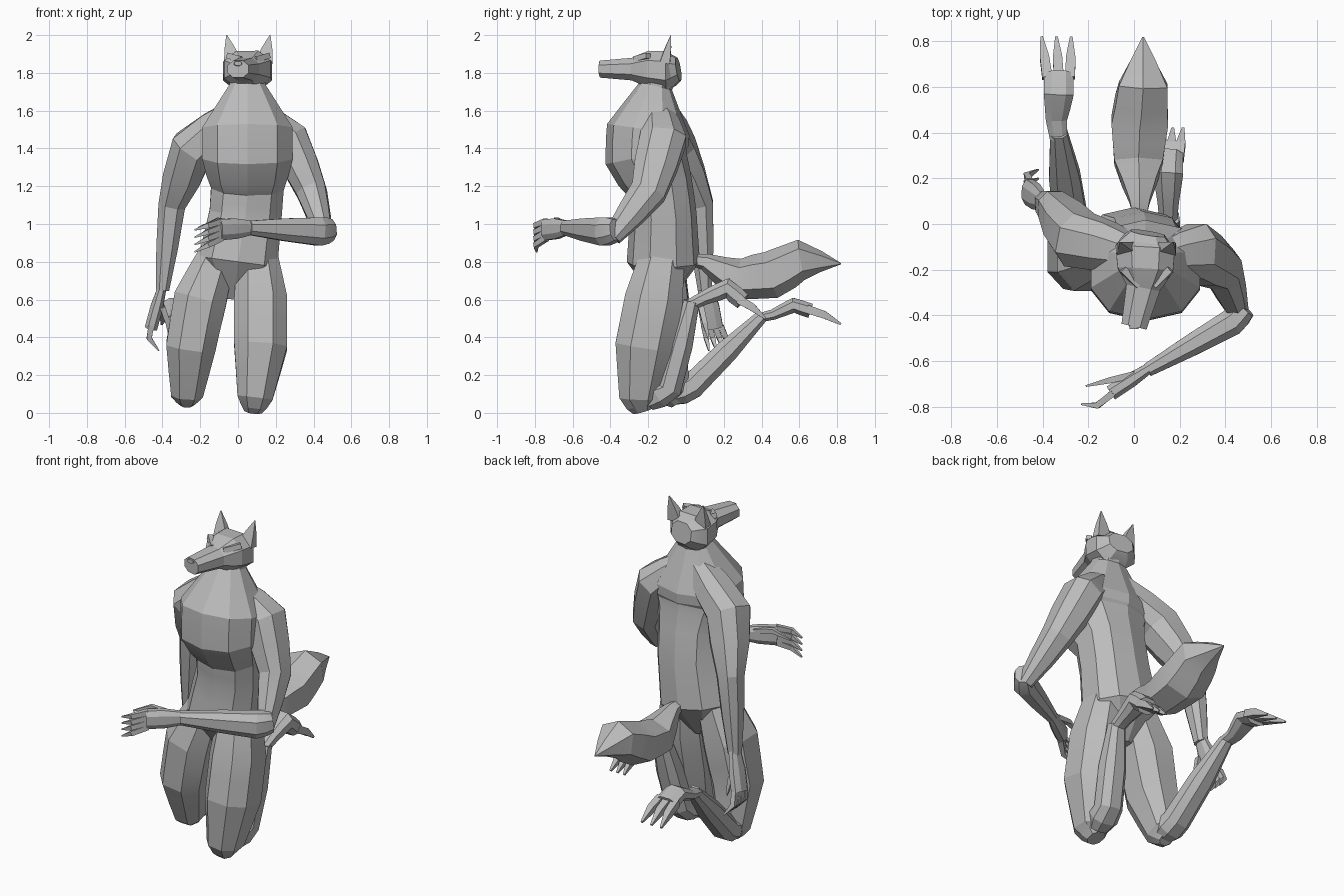
import bpy, bmesh
from math import cos, sin, tau, radians, copysign
from mathutils import Vector

default_cube = bpy.data.objects.get("Cube")
if default_cube:
    bpy.data.objects.remove(default_cube, do_unlink=True)

# Single plain grey material
grey = bpy.data.materials.new("plain_grey")
grey.use_nodes = True
colour = (0.5, 0.5, 0.5, 1)
grey.diffuse_color = colour
grey.node_tree.nodes["Principled BSDF"].inputs["Base Color"].default_value = colour

X, Y, Z = Vector((1, 0, 0)), Vector((0, 1, 0)), Vector((0, 0, 1))


def rounded(value):
    """Push a circle slightly towards a box."""
    return copysign(abs(value) ** 0.85, value)


def make_ring(bm, centre, along, across, radius, flat, sides):
    """One cross-section, square to the path."""
    u = (across - along * across.dot(along)).normalized()
    v = along.cross(u) * flat
    angles = [tau * (k + 0.5) / sides for k in range(sides)]
    return [bm.verts.new(centre + (u * rounded(cos(a)) + v * rounded(sin(a))) * radius)
            for a in angles]


def chain(name, joints, across=X, flat=1, swell=0, sides=8):
    """Skin a path of (x, y, z, radius) joints, with a swollen ring halfway along each bone."""
    path = [Vector(joints[0])]
    for start, end in zip(joints, joints[1:]):
        start, end = Vector(start), Vector(end)
        middle = (start + end) / 2
        middle.w *= 1 + swell
        path += [middle, end]
    bm = bmesh.new()
    rings = []
    last = len(path) - 1
    for i, joint in enumerate(path):
        along = (path[min(i + 1, last)] - path[max(i - 1, 0)]).to_3d().normalized()
        rings.append(make_ring(bm, joint.to_3d(), along, across, joint.w, flat, sides))
    for low, high in zip(rings, rings[1:]):
        for k in range(sides):
            bm.faces.new((low[k - 1], low[k], high[k], high[k - 1]))
    bm.faces.new(rings[0])
    bm.faces.new(rings[-1])
    bmesh.ops.recalc_face_normals(bm, faces=bm.faces[:])
    mesh = bpy.data.meshes.new(name)
    bm.to_mesh(mesh)
    bm.free()
    mesh.materials.append(grey)
    obj = bpy.data.objects.new(name, mesh)
    bpy.context.collection.objects.link(obj)
    bpy.ops.object.select_all(action='DESELECT')
    obj.select_set(True)
    bpy.context.view_layer.objects.active = obj
    bpy.ops.object.shade_smooth_by_angle(angle=radians(14))


def fan(name, count, root, tip, curl, spread, across, thick=0.02):
    """A fanned row of tapering fingers or toes that bend halfway."""
    root, tip = Vector(root), Vector(tip)
    for i in range(count):
        shift = spread * (i - (count - 1) / 2)
        start, end = root + shift, tip + shift * 1.3
        knuckle = (start + end) / 2 + curl
        chain(f"{name}_{i + 1}", [(*start, thick), (*knuckle, thick * 0.9), (*end, thick / 4)],
              across, sides=4)


# Torso from crotch to neck
chain("torso", [
    (-.02, -.12, .6, .05),
    (0, -.12, .8, .22),
    (.04, -.12, 1.05, .2),
    (.05, -.14, 1.2, .2),
    (.05, -.21, 1.36, .25),
    (.05, -.2, 1.5, .25),
    (.05, -.16, 1.73, .1),
    (.05, -.13, 1.8, .1)], flat=.88, sides=10)

# Head, muzzle and nose
chain("head", [
    (.06, -.04, 1.82, .08),
    (.05, -.1, 1.81, .14),
    (.05, -.2, 1.82, .13),
    (.04, -.28, 1.82, .08),
    (0, -.45, 1.82, .06)], flat=.8)
chain("nose", [(0, -.42, 1.85, .03), (0, -.46, 1.85, .02)], flat=.6)

# Ears and brows, one on each side of the skull
for side, label in ((-1, "right"), (1, "left")):
    x = .055 + side * .085
    ear_tip = x + side * .03
    brow_end = x + side * .02
    chain(label + "_ear", [(x, -.11, 1.86, .06), (ear_tip, -.08, 2, .003)],
          flat=.6, swell=.15, sides=4)
    chain(label + "_brow", [(x - side * .05, -.27, 1.87, .02), (brow_end, -.2, 1.89, .02)],
          Y, sides=4)

# Right arm, hanging behind the hip
chain("right_arm", [
    (0, -.13, 1.6, .08),
    (-.24, -.07, 1.4, .13),
    (-.35, .07, 1.1, .08),
    (-.4, .1, .65, .04)], Y, flat=.95, swell=.08)
chain("right_palm", [(-.4, .1, .67, .04), (-.46, .14, .45, .06)], Y, flat=.6, swell=.2)
fan("right_finger", 4, (-.46, .14, .46), (-.42, .18, .33), X * -.03, Y * .03, Y)
fan("right_thumb", 1, (-.4, .08, .56), (-.36, .12, .39), X * .01, Y, Y)

# Left arm, bent across the front
chain("left_upper_arm", [
    (.1, -.15, 1.6, .07),
    (.27, -.12, 1.45, .13),
    (.39, -.2, 1.17, .1),
    (.46, -.39, .93, .05)], Y, flat=.85, swell=.05)
chain("left_forearm", [
    (.49, -.37, .97, .06),
    (.43, -.43, .96, .08),
    (.06, -.64, .98, .04)], Z, flat=.8, swell=.06)
chain("left_palm", [(.07, -.63, .98, .04), (-.1, -.74, .97, .06)], Z, flat=.6, swell=.15)
fan("left_finger", 4, (-.09, -.74, .97), (-.23, -.79, .91), Y * -.03, Z * .03, Z)
fan("left_thumb", 1, (0, -.66, 1), (-.21, -.71, .98), Z * .03, Z, Z)

# Thighs, each ending in a bent knee
chain("right_thigh", [
    (-.1, -.12, .86, .1),
    (-.2, -.14, .6, .15),
    (-.25, -.14, .35, .14),
    (-.27, -.07, .1, .09),
    (-.27, -.04, .05, .04)], flat=1.1)
chain("left_thigh", [
    (.1, -.12, .86, .11),
    (.12, -.17, .6, .15),
    (.12, -.22, .35, .15),
    (.09, -.25, .08, .1),
    (.08, -.23, .01, .05)], flat=1.1)

# Lower legs folded back
chain("right_shin", [
    (-.27, -.08, .09, .06),
    (-.28, .03, .14, .08),
    (-.33, .4, .51, .04)], flat=.9, swell=.2)
chain("left_shin", [
    (.09, -.2, .06, .06),
    (.11, -.09, .13, .08),
    (.15, .03, .59, .05)], flat=.9, swell=.2)

# Feet with three toes each
chain("right_foot", [
    (-.33, .37, .5, .04),
    (-.34, .46, .52, .05),
    (-.33, .57, .57, .07),
    (-.33, .66, .54, .07)], flat=.6)
fan("right_toe", 3, (-.33, .64, .55), (-.34, .82, .47), Z * .01, X * .05, X, thick=.03)
chain("left_foot", [
    (.15, 0, .56, .04),
    (.15, .1, .61, .05),
    (.15, .22, .66, .07),
    (.16, .3, .59, .06)], flat=.8)
fan("left_toe", 3, (.16, .28, .6), (.17, .42, .5), Z * .01, X * .035, X, thick=.03)

# Bushy tail
chain("tail", [
    (.025, .02, .81, .03),
    (.025, .1, .8, .05),
    (.02, .27, .71, .12),
    (.025, .45, .73, .14),
    (.04, .61, .81, .12),
    (.04, .82, .79, .004)], flat=.9, sides=6)
